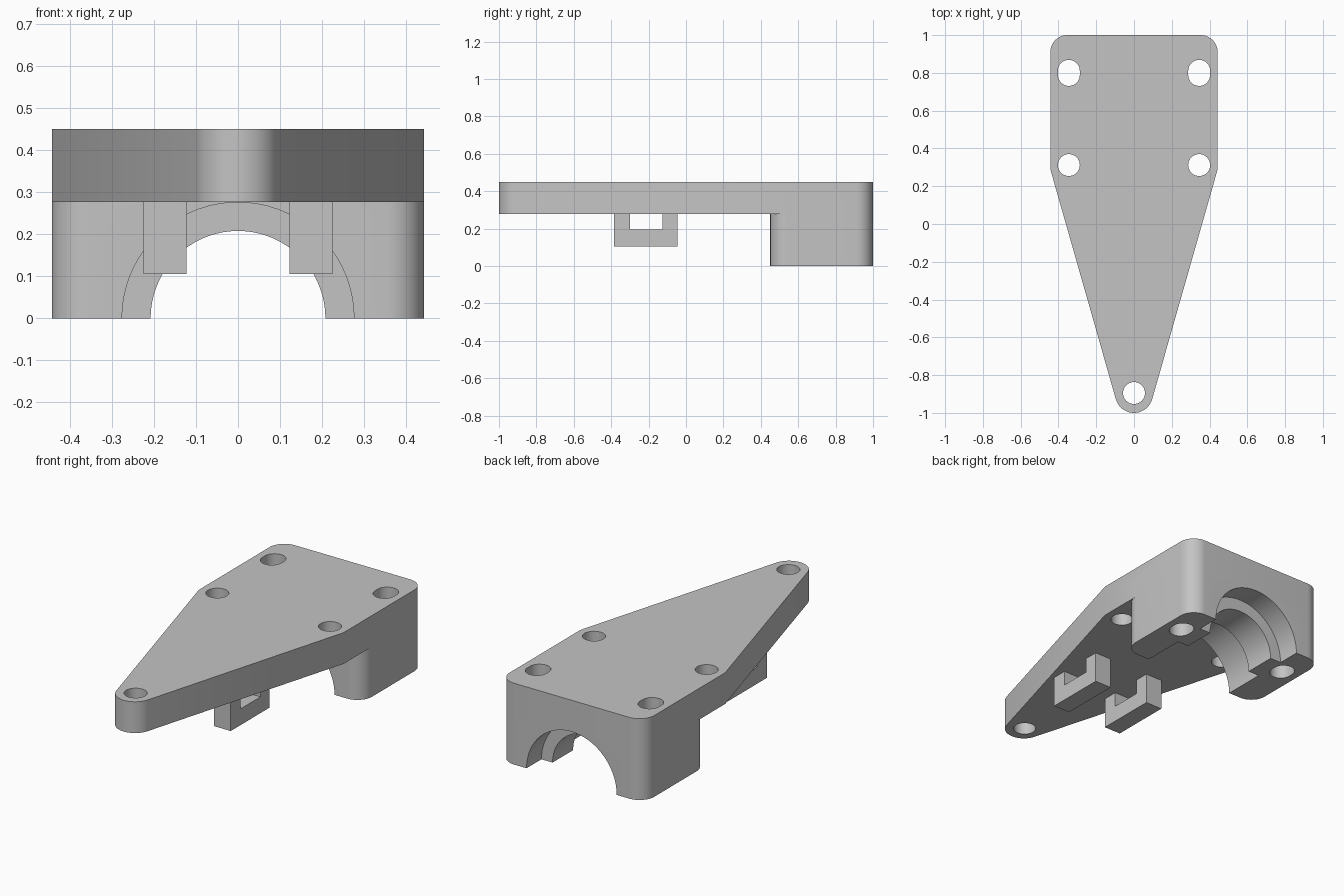
import bpy
import bmesh
from math import cos, sin, radians, atan2, acos, hypot, degrees

cube = bpy.data.objects.get("Cube")
if cube:
    bpy.data.objects.remove(cube, do_unlink=True)

grey = bpy.data.materials.new("plain grey")
grey.use_nodes = True
colour = (0.55, 0.55, 0.55, 1)
grey.diffuse_color = colour
grey.node_tree.nodes["Principled BSDF"].inputs["Base Color"].default_value = colour

HALF_W, CORNER = 0.443, 0.09
TOP, UNDER = 0.45, 0.277
BLOCK_FRONT, BACK = 0.45, 1.0
SHOULDER_Y, NOSE_Y, NOSE_R = 0.29, -0.9, 0.1
HOLE_R, HOLE_X = 0.058, 0.345


def arc(cx, cy, r, start, end, steps=12):
    """Points on an arc, angles in degrees."""
    angles = [radians(start + (end - start) * i / steps) for i in range(steps + 1)]
    return [(cx + r * cos(a), cy + r * sin(a)) for a in angles]


def prism(name, points, axis, low, high):
    """Extrude a flat profile along the named axis."""
    place = {"x": lambda u, v, w: (w, u, v),
             "y": lambda u, v, w: (u, w, v),
             "z": lambda u, v, w: (u, v, w)}[axis]
    bm = bmesh.new()
    rings = [[bm.verts.new(place(u, v, w)) for u, v in points] for w in (low, high)]
    for ring in rings:
        bm.faces.new(ring)
    n = len(points)
    for i in range(n):
        j = (i + 1) % n
        bm.faces.new((rings[0][i], rings[0][j], rings[1][j], rings[1][i]))
    bmesh.ops.recalc_face_normals(bm, faces=bm.faces)
    mesh = bpy.data.meshes.new(name)
    bm.to_mesh(mesh)
    bm.free()
    mesh.materials.append(grey)
    obj = bpy.data.objects.new(name, mesh)
    bpy.context.collection.objects.link(obj)
    return obj


def activate(obj):
    bpy.ops.object.select_all(action="DESELECT")
    obj.select_set(True)
    bpy.context.view_layer.objects.active = obj


def combine(obj, other, operation):
    """Apply a boolean and discard the second shape."""
    mod = obj.modifiers.new("combine", "BOOLEAN")
    mod.operation, mod.object, mod.solver = operation, other, "EXACT"
    activate(obj)
    bpy.ops.object.modifier_apply(modifier=mod.name)
    bpy.data.objects.remove(other, do_unlink=True)


# Tapered plate with rounded back corners and a round nose
inner_x = HALF_W - CORNER
back_corners = (arc(inner_x, BACK - CORNER, CORNER, 0, 90)
                + arc(-inner_x, BACK - CORNER, CORNER, 90, 180))
rise = SHOULDER_Y - NOSE_Y
tangent = degrees(atan2(rise, HALF_W) - acos(NOSE_R / hypot(HALF_W, rise)))
outline = ([(HALF_W, SHOULDER_Y)] + back_corners + [(-HALF_W, SHOULDER_Y)]
           + arc(0, NOSE_Y, NOSE_R, -180 - tangent, tangent, 24))
body = prism("mounting_plate", outline, "z", UNDER, TOP)

# Rear block, fused into the plate
front_y = BLOCK_FRONT + CORNER
block_outline = (back_corners + arc(-inner_x, front_y, CORNER, 180, 270)
                 + arc(inner_x, front_y, CORNER, 270, 360))
combine(body, prism("rear_block", block_outline, "z", 0, 0.36), "UNION")

# Half-round bore with a narrower rib in the middle
for radius, low, high in ((0.276, 0.4, 0.69), (0.208, 0.6, 0.95), (0.276, 0.87, 1.1)):
    circle = arc(0, 0, radius, 0, 360, 72)[:-1]
    combine(body, prism("bore_cutter", circle, "y", low, high), "DIFFERENCE")

# Screw holes: round in the plate, slightly slotted through the block
for x, y, stretch in ((0, -0.895, 0), (HOLE_X, 0.312, 0), (-HOLE_X, 0.312, 0),
                      (HOLE_X, 0.8, 0.011), (-HOLE_X, 0.8, 0.011)):
    if stretch:
        slot = (arc(x, y + stretch, HOLE_R, 0, 180, 20)
                + arc(x, y - stretch, HOLE_R, 180, 360, 20))
    else:
        slot = arc(x, y, HOLE_R, 0, 360, 40)[:-1]
    combine(body, prism("hole_cutter", slot, "z", -0.1, 0.6), "DIFFERENCE")

activate(body)
bpy.ops.object.shade_smooth_by_angle(angle=radians(30))

# Two U-shaped tie loops under the plate
loop = [(-0.385, 0.105), (-0.045, 0.105), (-0.045, UNDER), (-0.125, UNDER),
        (-0.125, 0.195), (-0.3, 0.195), (-0.3, UNDER), (-0.385, UNDER)]
for side, low, high in (("left", 0.123, 0.225), ("right", -0.225, -0.123)):
    prism("tie_loop_" + side, loop, "x", low, high)
